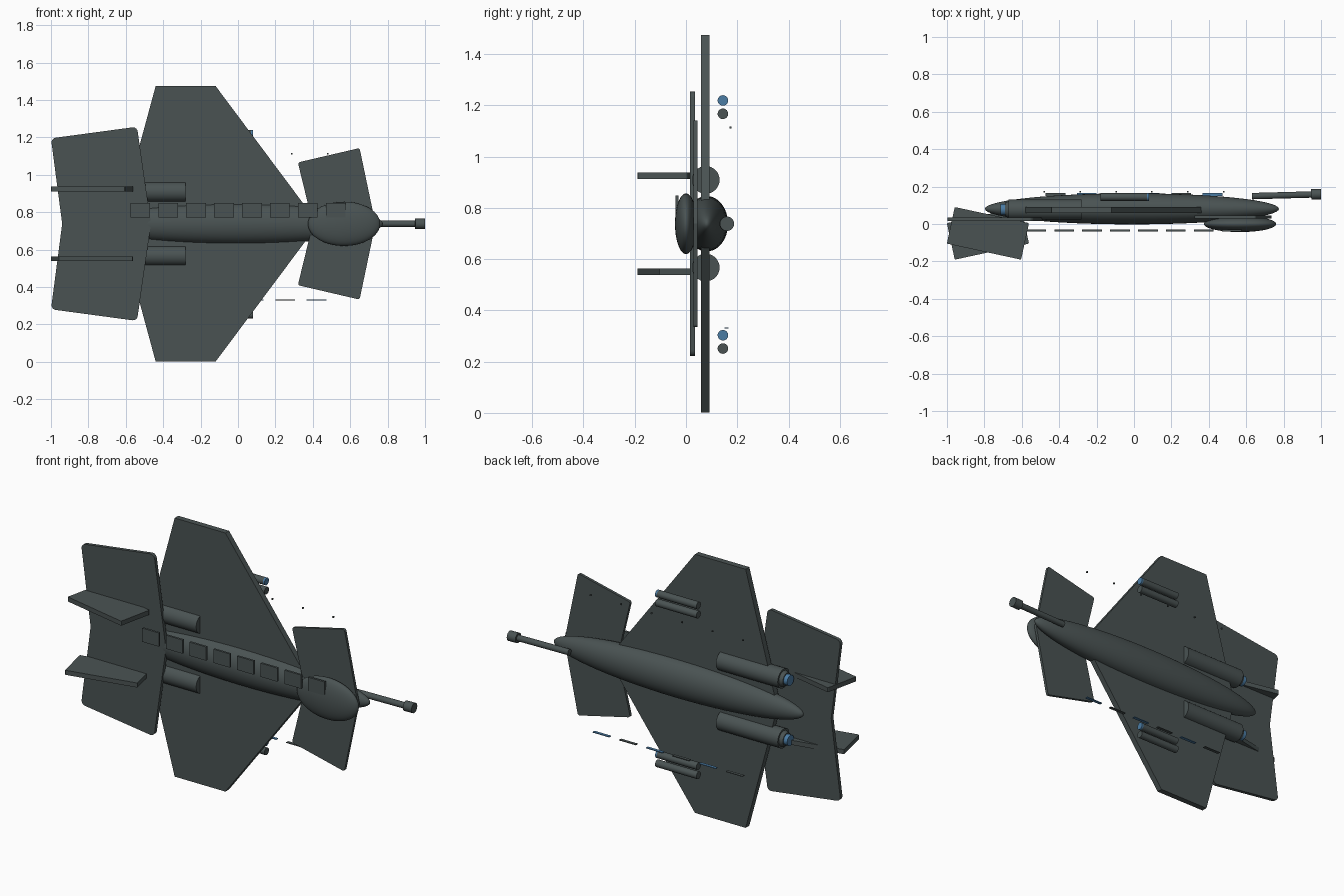
import bpy, bmesh, math
from mathutils import Matrix, Vector

if "Cube" in bpy.data.objects:
    bpy.data.objects.remove(bpy.data.objects["Cube"])

ZC = 0.738  # height of the craft's centre line


def material(name, rgb):
    m = bpy.data.materials.new(name)
    m.diffuse_color = (*rgb, 1)
    m.use_nodes = True
    m.node_tree.nodes["Principled BSDF"].inputs["Base Color"].default_value = m.diffuse_color
    return m


GREY = material("dark_slate_grey", (0.068, 0.086, 0.086))
BLUE = material("glow_blue", (0.07, 0.20, 0.37))


def finish(name, bm, mat, smooth=False):
    bmesh.ops.recalc_face_normals(bm, faces=bm.faces)
    me = bpy.data.meshes.new(name)
    bm.to_mesh(me)
    bm.free()
    me.materials.append(mat)
    ob = bpy.data.objects.new(name, me)
    bpy.context.collection.objects.link(ob)
    if smooth:
        bpy.ops.object.select_all(action='DESELECT')
        ob.select_set(True)
        bpy.context.view_layer.objects.active = ob
        bpy.ops.object.shade_smooth_by_angle(angle=math.radians(35))
    return ob


def ellipsoid(name, centre, radii, mat):
    bm = bmesh.new()
    bmesh.ops.create_uvsphere(bm, u_segments=48, v_segments=32, radius=1)
    bm.transform(Matrix.Translation(centre) @ Matrix.Diagonal((*radii, 1))
                 @ Matrix.Rotation(math.pi / 2, 4, 'Y'))
    finish(name, bm, mat, True)


def rod(name, a, b, r, mat, r2=None):
    a, b = Vector(a), Vector(b)
    bm = bmesh.new()
    bmesh.ops.create_cone(bm, cap_ends=True, segments=32, radius1=r,
                          radius2=r if r2 is None else r2, depth=(b - a).length)
    rot = (b - a).to_track_quat('Z', 'Y').to_matrix().to_4x4()
    bm.transform(Matrix.Translation((a + b) / 2) @ rot)
    finish(name, bm, mat, True)


def box(name, centre, size, mat):
    bm = bmesh.new()
    bmesh.ops.create_cube(bm, size=1)
    bm.transform(Matrix.Translation(centre) @ Matrix.Diagonal((*size, 1)))
    finish(name, bm, mat)


def slab(name, points, offset, round_r, mat, rounded=()):
    """Extrude an outline of 3D points by offset, rounding chosen corners."""
    bm = bmesh.new()
    vs = [bm.verts.new(p) for p in points]
    face = bm.faces.new(vs)
    ext = bmesh.ops.extrude_face_region(bm, geom=[face])
    top = [v for v in ext["geom"] if isinstance(v, bmesh.types.BMVert)]
    bmesh.ops.translate(bm, verts=top, vec=offset)
    if rounded:
        edges = [e for i in rounded for e in vs[i].link_edges
                 if e.other_vert(vs[i]) not in vs]
        bmesh.ops.bevel(bm, geom=edges, offset=round_r, segments=5,
                        profile=0.5, affect='EDGES')
    finish(name, bm, mat)


def swept_plate(name, half, y0, y1, round_r, mat):
    """half: rear root, rear tip, front tip, front root as (x, distance from centre)."""
    rr, rt, ft, fr = half
    out = [rr, rt, ft, fr, (ft[0], -ft[1]), (rt[0], -rt[1])]
    pts = [(x, y0, ZC + d) for x, d in out]
    slab(name, pts, (0, y1 - y0, 0), round_r, mat, (1, 2, 4, 5) if round_r else ())


# Hull and canopy
ellipsoid("fuselage", (-0.011, 0.081, ZC), (0.786, 0.083, 0.108), GREY)
ellipsoid("canopy", (0.567, 0.0, ZC), (0.193, 0.043, 0.118), GREY)

# Wing, tailplane and foreplane
swept_plate("main_wing", [(-0.64, 0), (-0.44, 0.737), (-0.12, 0.737), (0.43, 0)],
            0.058, 0.091, 0, GREY)
swept_plate("tailplane", [(-0.94, 0), (-1.0, 0.457), (-0.54, 0.519), (-0.465, 0)],
            0.015, 0.035, 0.025, GREY)
swept_plate("foreplane", [(0.40, 0), (0.32, 0.328), (0.65, 0.405), (0.735, 0)],
            0.029, 0.045, 0.012, GREY)

# Twin fins (pitched opposite ways) and engines
for side, label in ((1, "upper"), (-1, "lower")):
    a = math.radians(-12.2 * side)
    rot = Matrix.Rotation(a, 3, 'Z')
    pts = [rot @ Vector((x, y, 0)) + Vector((-0.781, -0.05, ZC + side * 0.187 - 0.013))
           for x, y in ((-0.203, -0.1), (0.203, -0.1), (0.203, 0.1), (-0.203, 0.1))]
    slab(label + "_fin", pts, (0, 0, 0.026), 0.006, GREY, (0, 1, 2, 3))
    z = ZC + side * 0.171
    rod(label + "_engine", (-0.28, 0.077, z), (-0.67, 0.077, z), 0.054, GREY)
    rod(label + "_nozzle", (-0.67, 0.077, z), (-0.69, 0.077, z), 0.044, GREY, 0.036)
    rod(label + "_exhaust", (-0.67, 0.077, z), (-0.713, 0.077, z), 0.030, BLUE)

# Nose gun
rod("gun_barrel", (0.63, 0.149, ZC), (0.96, 0.158, ZC), 0.017, GREY)
rod("gun_muzzle", (0.947, 0.158, ZC), (1.0, 0.16, ZC), 0.028, GREY)

# Missile pairs, one of each pair with a blue tip
for label, z in (("upper", 1.193), ("lower", 0.277)):
    rod(label + "_missile_plain", (-0.18, 0.144, z - 0.026), (0.08, 0.144, z - 0.026), 0.0205, GREY)
    rod(label + "_missile_tipped", (-0.18, 0.144, z + 0.026), (0.07, 0.144, z + 0.026), 0.0205, GREY)
    rod(label + "_missile_tip", (0.07, 0.144, z + 0.026), (0.08, 0.144, z + 0.026), 0.0205, BLUE)

# Row of hull panels
for i in range(8):
    box(f"hull_panel_{i}", (-0.523 + 0.1494 * i, -0.035, 0.81), (0.105, 0.012, 0.078), GREY)

# Row of light strips and row of rivets beside the wing
for i in range(6):
    box(f"light_strip_{i}", (-0.42 + 0.168 * i, 0.158, 0.331), (0.105, 0.017, 0.004),
        BLUE if i % 2 else GREY)
    box(f"rivet_{i}", (-0.48 + 0.192 * i, 0.173, 1.113), (0.008, 0.008, 0.008), GREY)
